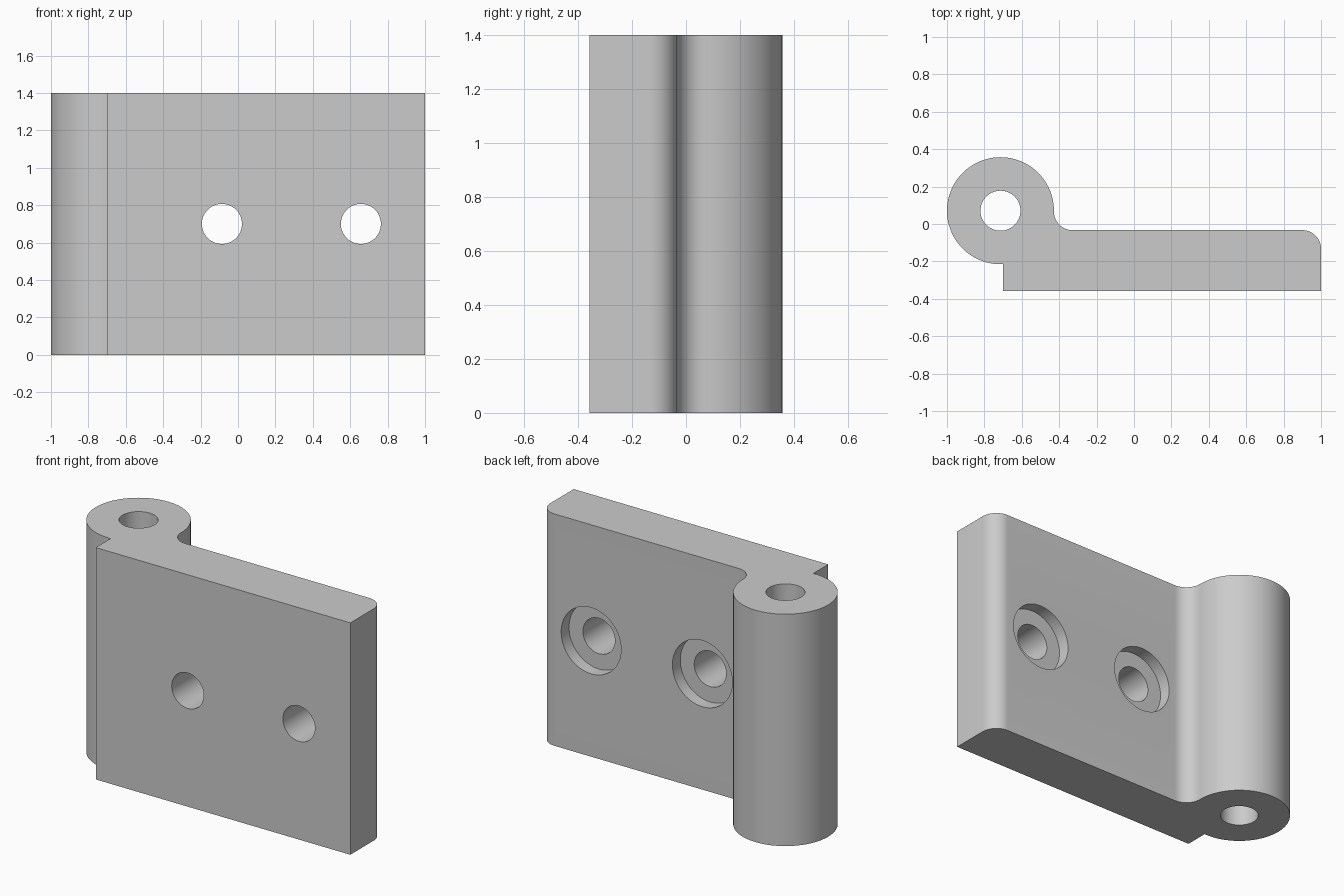
import bpy
import bmesh
from math import cos, sin, pi, radians, acos, atan2
from mathutils import Matrix

cube = bpy.data.objects.get("Cube")
if cube:
    bpy.data.objects.remove(cube, do_unlink=True)

HEIGHT = 1.4
BARREL_X, BARREL_Y, BARREL_R = -0.714, 0.071, 0.286
FRONT, BACK, INNER_END, OUTER_END = -0.357, -0.033, -0.70, 1.0
FILLET = 0.1
HOLE_R, BORE_R, BORE_DEPTH = 0.107, 0.2, 0.075
SCREW_X = (-0.086, 0.657)

grey = bpy.data.materials.new("plain_grey")
grey.use_nodes = True
colour = (0.6, 0.6, 0.6, 1)
grey.diffuse_color = colour
grey.node_tree.nodes["Principled BSDF"].inputs["Base Color"].default_value = colour


def arc(cx, cy, r, start, end, steps):
    angles = [start + (end - start) * i / steps for i in range(steps + 1)]
    return [(cx + r * cos(a), cy + r * sin(a)) for a in angles]


def make_object(name, bm):
    mesh = bpy.data.meshes.new(name)
    bm.to_mesh(mesh)
    bm.free()
    mesh.materials.append(grey)
    obj = bpy.data.objects.new(name, mesh)
    bpy.context.collection.objects.link(obj)
    return obj


def cylinder(name, radius, length, matrix):
    bm = bmesh.new()
    bmesh.ops.create_cone(bm, cap_ends=True, segments=64, radius1=radius,
                          radius2=radius, depth=length, matrix=matrix)
    obj = make_object(name, bm)
    obj.hide_render = True
    return obj


# Hinge profile: plate with rounded outer corner, blended into the barrel
fillet_y = BACK + FILLET
reach = BARREL_R + FILLET
fillet_x = BARREL_X + (reach ** 2 - (fillet_y - BARREL_Y) ** 2) ** 0.5
tangent = atan2(fillet_y - BARREL_Y, fillet_x - BARREL_X)
barrel_end = 2 * pi - acos((INNER_END - BARREL_X) / BARREL_R)

profile = [(INNER_END, FRONT), (OUTER_END, FRONT)]
profile += arc(OUTER_END - FILLET, BACK - FILLET, FILLET, 0, pi / 2, 16)
profile += arc(fillet_x, fillet_y, FILLET, 1.5 * pi, pi + tangent, 16)
profile += arc(BARREL_X, BARREL_Y, BARREL_R, tangent, barrel_end, 72)[1:]

bm = bmesh.new()
base = bm.faces.new([bm.verts.new((x, y, 0)) for x, y in profile])
extruded = bmesh.ops.extrude_face_region(bm, geom=[base])["geom"]
top = [v for v in extruded if isinstance(v, bmesh.types.BMVert)]
bmesh.ops.translate(bm, verts=top, vec=(0, 0, HEIGHT))
bmesh.ops.recalc_face_normals(bm, faces=bm.faces)
hinge = make_object("hinge_leaf", bm)

# Cutters: pin hole through the barrel, screw holes with counterbores
cutters = [cylinder("pin_hole_cutter", HOLE_R, 2 * HEIGHT,
                    Matrix.Translation((BARREL_X, BARREL_Y, HEIGHT / 2)))]
across = Matrix.Rotation(radians(90), 4, "X")
for x in SCREW_X:
    for name, radius, y, length in (
            ("screw_hole_cutter", HOLE_R, FRONT, 1.5),
            ("counterbore_cutter", BORE_R, BACK, 2 * BORE_DEPTH)):
        place = Matrix.Translation((x, y, HEIGHT / 2)) @ across
        cutters.append(cylinder(name, radius, length, place))

bpy.context.view_layer.objects.active = hinge
for obj in bpy.context.selected_objects:
    obj.select_set(False)
hinge.select_set(True)
for cutter in cutters:
    cut = hinge.modifiers.new(cutter.name, "BOOLEAN")
    cut.operation = "DIFFERENCE"
    cut.solver = "EXACT"
    cut.object = cutter
    bpy.ops.object.modifier_apply(modifier=cut.name)
    bpy.data.objects.remove(cutter, do_unlink=True)

bpy.ops.object.shade_smooth_by_angle(angle=radians(30))
